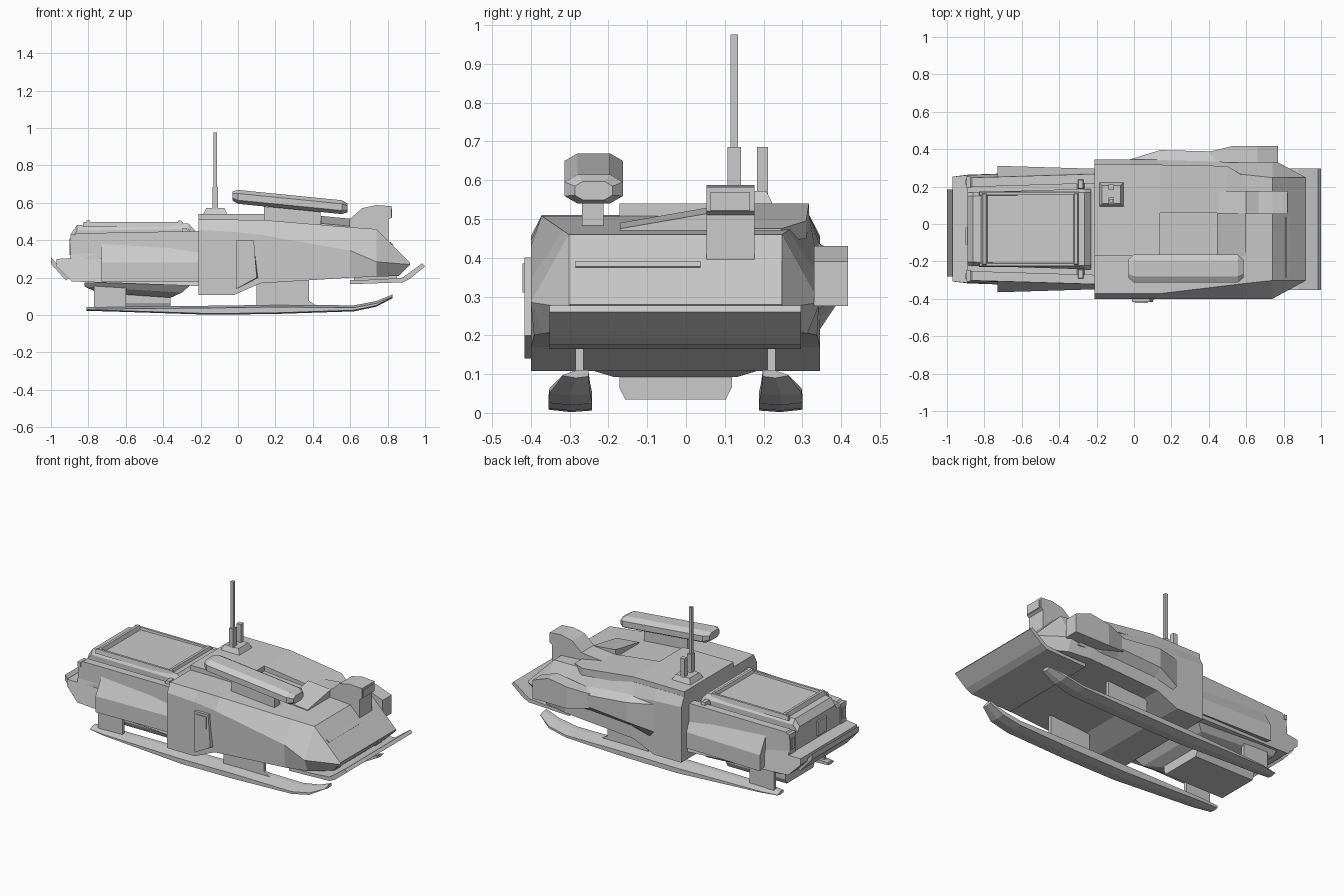
import bpy, bmesh, math
from mathutils import Vector

C = -0.027  # centre line of the hull in y


def loft(name, rings):
    """Skin equal-length rings of points and cap both ends."""
    bm = bmesh.new()
    vs = [[bm.verts.new(p) for p in r] for r in rings]
    n = len(vs[0])
    for a, b in zip(vs, vs[1:]):
        for i in range(n):
            j = (i + 1) % n
            bm.faces.new((a[i], a[j], b[j], b[i]))
    bm.faces.new(vs[0])
    bm.faces.new(vs[-1][::-1])
    bmesh.ops.recalc_face_normals(bm, faces=bm.faces)
    me = bpy.data.meshes.new(name)
    bm.to_mesh(me)
    bm.free()
    ob = bpy.data.objects.new(name, me)
    bpy.context.collection.objects.link(ob)
    return ob


def side(name, pts, y0, y1):
    """Extrude an (x, z) profile across y."""
    return loft(name, [[(x, y, z) for x, z in pts] for y in (y0, y1)])


def plan(name, pts, z0, z1):
    """Extrude an (x, y) outline upward."""
    return loft(name, [[(x, y, z) for x, y in pts] for z in (z0, z1)])


def box(name, x0, x1, y0, y1, z0, z1, inset=0.0):
    i = inset
    return loft(name, [
        [(x0, y0, z0), (x1, y0, z0), (x1, y1, z0), (x0, y1, z0)],
        [(x0+i, y0+i, z1), (x1-i, y0+i, z1), (x1-i, y1-i, z1), (x0+i, y1-i, z1)]])


# Cab: faceted sections, (x, half width, z) for bottom, shoulder and roof edge
cab = [((-.21, .373, .108), (-.21, .373, .455), (-.21, .345, .51)),
       ((-.02, .373, .108), (-.02, .373, .445), (-.02, .345, .51)),
       ((.12, .373, .17), (.12, .373, .43), (.14, .345, .508)),
       ((.60, .365, .2), (.60, .373, .345), (.60, .29, .47)),
       ((.74, .34, .205), (.74, .373, .285), (.74, .275, .46)),
       ((.86, .26, .21), (.92, .275, .27), (.92, .275, .28))]
loft("cab", [[(x, C - w, z) for x, w, z in s] + [(x, C + w, z) for x, w, z in s[::-1]]
             for s in cab])
side("windscreen_slit", [(.80, .38), (.815, .392), (.83, .378), (.815, .365)], -.285, .038)

# Door on the front side, with its window
loft("door", [[(-.01, y, .14), (-.01, y, .40), (.085, y, .40), (t, y, .20)]
              for y, t in ((-.39, .11), (-.417, .10))])
box("door_window", .005, .075, -.422, -.41, .31, .385)

# Raised roof plate with an open bay
side("roof_plate_rear", [(-.21, .50), (.14, .50), (.14, .54), (-.21, .54)], -.172, .317)
loft("roof_plate_side", [
    [(.14, .06, .49), (.14, .317, .49), (.14, .317, .54), (.14, .06, .54)],
    [(.50, .06, .45), (.50, .31, .45), (.50, .31, .495), (.50, .06, .495)],
    [(.60, .06, .44), (.60, .245, .44), (.60, .245, .475), (.60, .06, .475)]])
loft("bay_ramp", [
    [(.445, -.17, .46), (.60, -.17, .45), (.60, -.17, .475), (.445, -.17, .49)],
    [(.445, .06, .46), (.60, .06, .45), (.60, .06, .515), (.445, .06, .53)]])

# Roof periscope housing
side("periscope", [(.45, .46), (.45, .50), (.60, .515), (.665, .572), (.74, .588), (.82, .582),
                   (.82, .52), (.805, .51), (.805, .385), (.72, .44)], .053, .176)
box("periscope_lens", .81, .824, .063, .165, .522, .57)

# Fairing and intake box on the back side
loft("side_fairing", [[(x, .25, zb), (x, .335, zb), (x, y, zb + .05), (x, y, zt), (x, .28, zt + .06)]
                      for x, y, zb, zt in ((-.02, .346, .2, .42), (.14, .395, .24, .41),
                                           (.42, .388, .26, .38), (.53, .40, .26, .35),
                                           (.68, .36, .26, .31))])
loft("side_intake", [[(x, .33, zb), (x, y, zb), (x, y, zt), (x, .33, zt)]
                     for x, y, zb, zt in ((.40, .385, .30, .39), (.53, .418, .275, .41),
                                          (.66, .418, .275, .43), (.77, .418, .275, .39))])

# Octagonal pod, tilted nose-down, and its mount
rings = []
for x, z, k in ((-.03, .637, .65), (0, .632, 1), (.555, .577, 1), (.585, .573, .65)):
    rings.append([(x, -.238 + k * a, z + k * b) for a, b in
                  ((.075, .018), (.042, .037), (-.042, .037), (-.075, .018),
                   (-.075, -.018), (-.042, -.037), (.042, -.037), (.075, -.018))])
loft("roof_pod", rings)
side("pod_mount", [(.14, .49), (.44, .47), (.44, .56), (.14, .58)], -.268, -.213)

# Aerials
box("aerial_base", -.188, -.055, .092, .225, .535, .572, .018)
box("aerial_socket", -.137, -.108, .107, .142, .56, .685)
box("aerial_mast", -.132, -.113, .115, .134, .68, .975)
box("short_aerial", -.137, -.108, .183, .211, .56, .685)

# Rear hull: side profile, narrowing slightly upward and aft
prof = [(-.20, .155), (-.89, .18), (-.97, .26), (-.97, .30), (-.89, .305), (-.89, .415), (-.20, .425)]


def half(x, z):
    return .315 - .035 * max(0, (-x - .70) / .27) - .06 * max(0, z - .3) / .14


loft("rear_hull", [[(x, C + s * half(x, z), z) for x, z in prof] for s in (-1, 1)])
for s in (-1, 1):
    # Rails along the deck, with tail lamps and step flares
    loft("deck_rail", [[(x, C + s * y, .30), (x, C + s * (y + .055), .30),
                        (x, C + s * (y + .05), zt), (x, C + s * y, zt)]
                       for x, y, zt in ((-.895, .225, .405), (-.865, .225, .437), (-.20, .245, .45))])
    box("tail_lamp", -.902, -.88, C + s * .253 - .015, C + s * .253 + .015, .335, .40)
    loft("side_flare", [[(x, C + s * .27, .2), (x, C + s * y, .18), (x, C + s * y, .28), (x, C + s * .27, .40)]
                        for x, y in ((-.73, .338), (-.20, .322))])
    box("rail_clamp", -.305, -.265, C + s * .24 - .03, C + s * .24 + .03, .42, .465, .008)
    box("rail_rear_clamp", -.895, -.875, C + s * .25 - .03, C + s * .25 + .03, .40, .43)

# Cargo cover with two straps
cover = [[(x, C - w, .30), (x, C - w, z - .03), (x, C - w + .02, z),
          (x, C + w - .02, z), (x, C + w, z - .03), (x, C + w, .30)]
         for x, w, z in ((-.89, .195, .44), (-.86, .197, .482), (-.265, .215, .49), (-.23, .215, .455))]
loft("cargo_cover", cover)
for x in (-.80, -.31):
    box("cover_strap", x - .02, x + .02, C - .20, C + .20, .475, .507, .012)
for s in (-1, 1):
    box("cover_edge", -.83, -.29, C + s * .19 - .012, C + s * .19 + .012, .47, .498, .005)
box("tail_panel", -.90, -.88, -.11, -.02, .32, .41)

# Rear bumper and front plough plate
side("rear_bumper", [(-1, .31), (-1, .275), (-.92, .185), (-.89, .21), (-.965, .27)], -.28, .185)
side("front_plate", [(.60, .165), (.88, .175), (.92, .195), (1, .26), (.985, .277), (.88, .20),
                     (.75, .19), (.60, .187)], -.352, .297)
for s in (-1, 1):
    box("plate_bracket", .62, .85, C + s * .2 - .03, C + s * .2 + .03, .175, .22)

# Belly block and keel under the rear
loft("belly_block", [
    [(-.82, C - .28, .175), (-.25, C - .28, .165), (-.25, C + .28, .165), (-.82, C + .28, .175)],
    [(-.82, C - .25, .152), (-.30, C - .25, .12), (-.30, C + .25, .12), (-.82, C + .25, .152)],
    [(-.75, C - .16, .12), (-.36, C - .16, .093), (-.36, C + .16, .093), (-.75, C + .16, .12)]])
loft("keel", [[(-.77, C - w, z), (-.36, C - w, z), (-.36, C + w, z), (-.77, C + w, z)]
              for w, z in ((.145, .125), (.145, .065), (.13, .035))])

# Skis with struts, mirrored
ski = [(-.81, .022, .042, .22, .28), (-.70, .02, .045, .215, .30), (-.15, .002, .05, .215, .325),
       (.20, .006, .055, .215, .328), (.62, .02, .052, .215, .328),
       (.74, .045, .075, .22, .325), (.825, .09, .11, .225, .29)]
for s in (-1, 1):
    loft("ski", [[(x, C + s * a, zb + .004), (x, C + s * (a + b) / 2, zb), (x, C + s * b, zb + .006),
                  (x, C + s * b, zt - .012), (x, C + s * (a + .03), zt), (x, C + s * a, zt)]
                 for x, zb, zt, a, b in ski])
    side("front_strut", [(.10, .05), (.42, .05), (.38, .075), (.38, .21), (.10, .20)],
         C + s * .237, C + s * .258)
    side("rear_strut", [(-.77, .04), (-.60, .04), (-.60, .16), (-.77, .17)],
         C + s * .237, C + s * .258)
